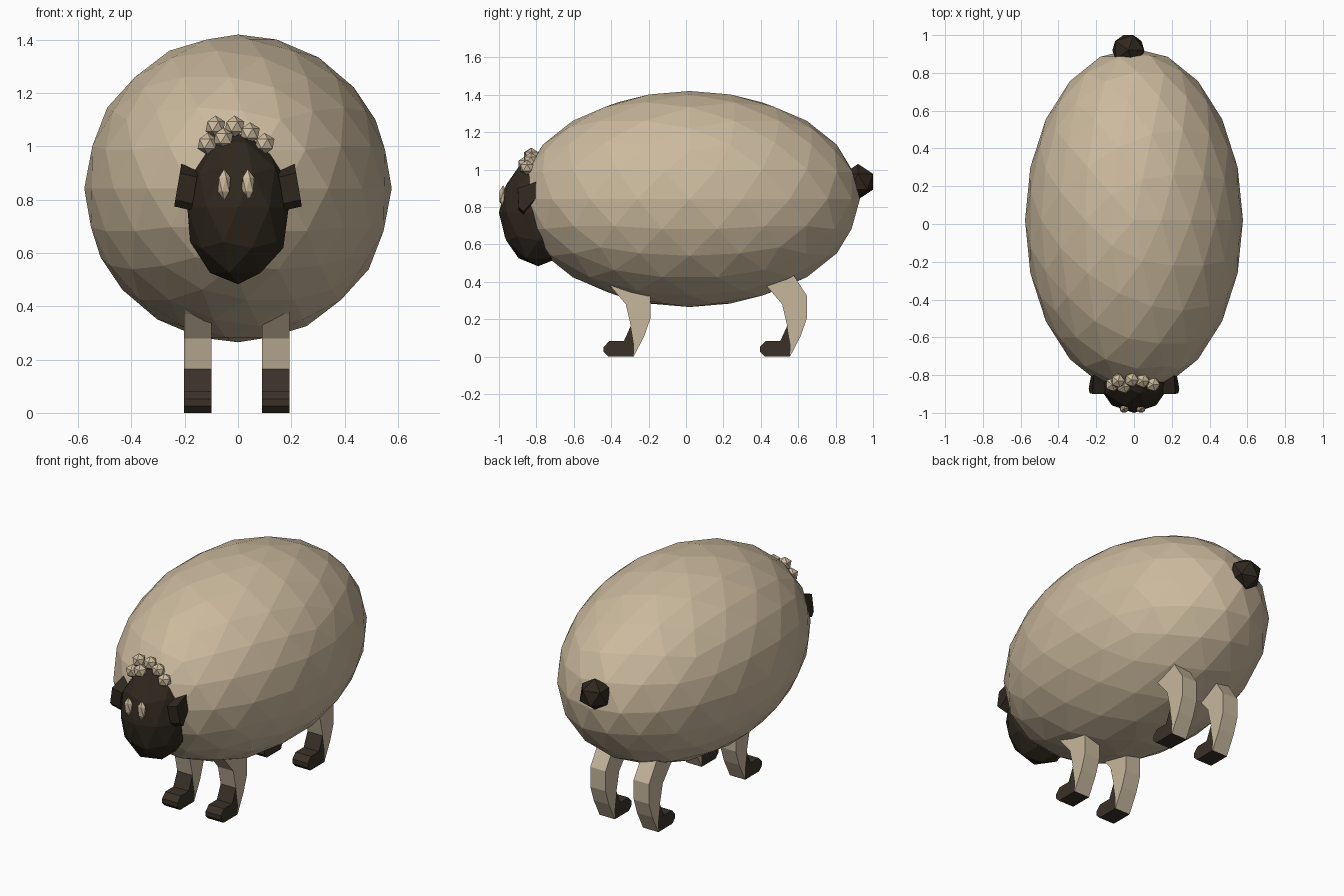
import bpy, bmesh
from mathutils import Matrix, Vector

if "Cube" in bpy.data.objects:
    bpy.data.objects.remove(bpy.data.objects["Cube"])


def material(name, rgb):
    m = bpy.data.materials.new(name)
    m.diffuse_color = (*rgb, 1)
    m.use_nodes = True
    m.node_tree.nodes["Principled BSDF"].inputs["Base Color"].default_value = m.diffuse_color
    return m


WOOL = material("wool tan", (0.60, 0.49, 0.34))
LEG = material("leg beige", (0.57, 0.475, 0.34))
DARK = material("face dark brown", (0.029, 0.021, 0.013))
HOOF = material("hoof brown", (0.042, 0.031, 0.021))


def make(name, bm, mat):
    bmesh.ops.recalc_face_normals(bm, faces=bm.faces)
    me = bpy.data.meshes.new(name)
    bm.to_mesh(me)
    bm.free()
    me.materials.append(mat)
    ob = bpy.data.objects.new(name, me)
    bpy.context.collection.objects.link(ob)
    return ob


def ball(name, centre, radii, detail, mat):
    bm = bmesh.new()
    bmesh.ops.create_icosphere(bm, subdivisions=detail, radius=1)
    bmesh.ops.transform(bm, verts=bm.verts,
                        matrix=Matrix.Translation(centre) @ Matrix.Diagonal((*radii, 1)))
    return make(name, bm, mat)


def slab(name, profile, x0, x1, mat, dy=0):
    """Extrude a (y, z) profile from x0 to x1."""
    bm = bmesh.new()
    face = bm.faces.new([bm.verts.new((x0, y + dy, z)) for y, z in profile])
    ext = bmesh.ops.extrude_face_region(bm, geom=[face])
    moved = [g for g in ext["geom"] if isinstance(g, bmesh.types.BMVert)]
    bmesh.ops.translate(bm, verts=moved, vec=Vector((x1 - x0, 0, 0)))
    if face.is_valid and len([f for f in bm.faces if len(f.verts) == len(profile)]) < 2:
        bm.faces.new([bm.verts[i] for i in range(len(profile))])
    return make(name, bm, mat)


# Body, head and tail
ball("body", (0, 0.02, 0.8425), (0.577, 0.91, 0.5775), 3, WOOL)
ball("head", (0, -0.79, 0.77), (0.2, 0.21, 0.287), 2, DARK)
ball("tail", (-0.03, 0.92, 0.935), (0.095, 0.094, 0.095), 1, DARK)

# Eyes
for i, x in enumerate((-0.052, 0.037)):
    ball(f"eye_{i}", (x, -0.978, 0.857), (0.027, 0.024, 0.059), 1, WOOL)

# Wool curls on the forehead
curls = [(-0.085, -0.83, 1.075), (-0.013, -0.825, 1.075), (-0.115, -0.85, 1.01),
         (0.045, -0.83, 1.05), (0.1, -0.85, 1.01), (-0.055, -0.86, 1.03)]
for i, c in enumerate(curls):
    ball(f"curl_{i}", c, (0.041,) * 3, 1, WOOL)

# Ears: wedges sheared outward toward the lower tip
ear = [(-0.90, 0.90), (-0.80, 0.935), (-0.80, 0.85), (-0.87, 0.775), (-0.895, 0.80)]
for side, name in ((-1, "left_ear"), (1, "right_ear")):
    ob = slab(name, ear, side * 0.15, side * 0.215, DARK)
    for v in ob.data.vertices:
        v.co.x += side * 0.17 * (0.92 - v.co.z)
        if abs(v.co.x) < 0.19:
            v.co.z -= 0.015

# Legs with forward pointing hooves
leg = [(-0.43, 0.40), (-0.40, 0.372), (-0.322, 0.28), (-0.295, 0.165), (-0.277, 0.06),
       (-0.28, 0.0), (-0.222, 0.112), (-0.19, 0.205), (-0.19, 0.326), (-0.27, 0.45), (-0.38, 0.45)]
hoof = [(-0.295, 0.165), (-0.332, 0.083), (-0.41, 0.083), (-0.44, 0.052),
        (-0.44, 0.025), (-0.415, 0.0), (-0.28, 0.0), (-0.277, 0.06)]
for end, dy in (("front", 0), ("rear", 0.836)):
    for side, x0, x1 in (("left", -0.203, -0.1), ("right", 0.09, 0.193)):
        slab(f"{end}_{side}_leg", leg, x0, x1, LEG, dy)
        slab(f"{end}_{side}_hoof", hoof, x0, x1, HOOF, dy)
